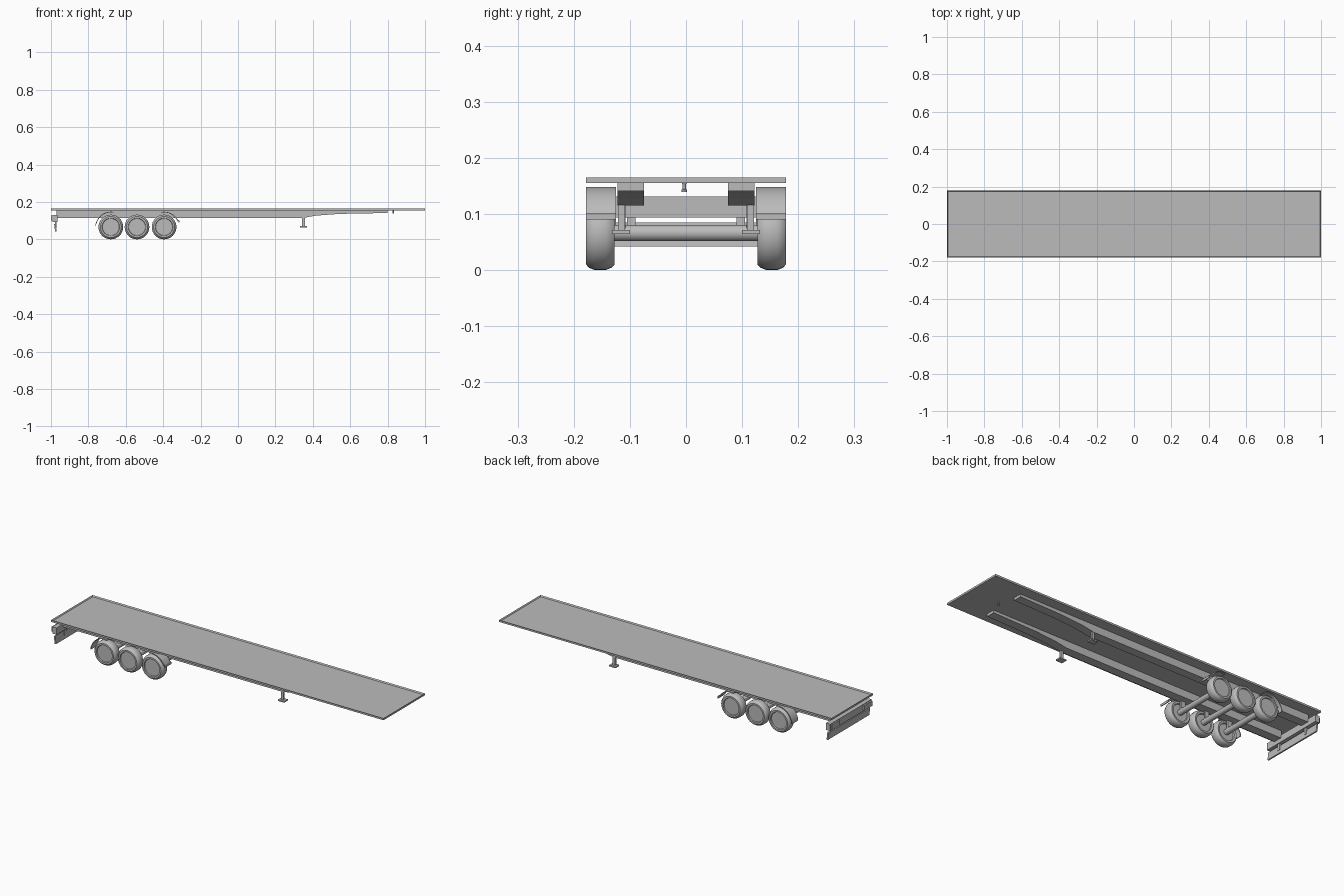
import bpy, bmesh, math
from mathutils import Matrix

if "Cube" in bpy.data.objects:
    bpy.data.objects.remove(bpy.data.objects["Cube"])

grey = bpy.data.materials.new("plain_grey")
grey.use_nodes = True
grey.diffuse_color = (0.5, 0.5, 0.5, 1)
grey.node_tree.nodes["Principled BSDF"].inputs["Base Color"].default_value = (0.5, 0.5, 0.5, 1)


def finish(name, bm, smooth=False):
    bmesh.ops.recalc_face_normals(bm, faces=bm.faces[:])
    mesh = bpy.data.meshes.new(name)
    bm.to_mesh(mesh)
    bm.free()
    mesh.materials.append(grey)
    ob = bpy.data.objects.new(name, mesh)
    bpy.context.collection.objects.link(ob)
    if smooth:
        bpy.ops.object.select_all(action='DESELECT')
        ob.select_set(True)
        bpy.context.view_layer.objects.active = ob
        bpy.ops.object.shade_smooth_by_angle(angle=math.radians(35))
    return ob


def box(name, x, y, z):
    """Box from (min, max) pairs."""
    bm = bmesh.new()
    bmesh.ops.create_cube(bm, size=1)
    for v in bm.verts:
        v.co = [p[0] if c < 0 else p[1] for c, p in zip(v.co, (x, y, z))]
    return finish(name, bm)


def extrude_y(name, profile, y0, y1, smooth=False):
    """Side profile of (x, z) points extruded across the trailer."""
    bm = bmesh.new()
    face = bm.faces.new([bm.verts.new((x, y0, z)) for x, z in profile])
    out = bmesh.ops.extrude_face_region(bm, geom=[face])
    for v in out["geom"]:
        if isinstance(v, bmesh.types.BMVert):
            v.co.y = y1
    return finish(name, bm, smooth)


def lathe(name, profile, centre, axis, steps=32):
    """Spin (radius, along) points round the y or z axis."""
    bm = bmesh.new()
    verts = [bm.verts.new((r, 0, a)) for r, a in profile]
    edges = [bm.edges.new(p) for p in zip(verts, verts[1:])]
    bmesh.ops.spin(bm, geom=verts + edges, cent=(0, 0, 0), axis=(0, 0, 1),
                   angle=math.tau, steps=steps, use_duplicate=False)
    bmesh.ops.remove_doubles(bm, verts=bm.verts[:], dist=1e-5)
    if axis == 'Y':
        bm.transform(Matrix.Rotation(-math.pi / 2, 4, 'X'))
    bm.transform(Matrix.Translation(centre))
    return finish(name, bm, True)


# Deck with a thin raised lip around a sunken floor
bm = bmesh.new()
bmesh.ops.create_cube(bm, size=1)
for v in bm.verts:
    v.co = (v.co.x * 2, v.co.y * 0.356, 0.155 if v.co.z < 0 else 0.165)
bm.normal_update()
top = max(bm.faces, key=lambda f: f.normal.z)
bmesh.ops.inset_region(bm, faces=[top], thickness=0.006)
for v in top.verts:
    v.co.z = 0.158
finish("deck", bm)

# Gooseneck side profile of the main beams
beam = [(-0.97, 0.156), (-0.97, 0.115), (0.35, 0.115), (0.42, 0.127),
        (0.54, 0.136), (0.8, 0.141), (0.8, 0.156)]

AXLES = (-0.68, -0.54, -0.395)
HUB_Z, ARC = 0.066, 0.08
tyre = [(0, 0.008), (0.043, 0.008), (0.045, 0.002), (0.056, 0), (0.062, 0.006),
        (0.066, 0.016), (0.066, 0.036), (0.062, 0.046), (0.056, 0.051),
        (0.047, 0.051), (0.045, 0.045), (0, 0.045)]


def fender(name, cx, direction, bottom, y0, y1):
    """Quarter arch over a wheel, ending in a hanging flap."""
    def curve(r):
        pts = [(cx + direction * r * math.sin(t * math.pi / 16),
                HUB_Z + r * math.cos(t * math.pi / 16)) for t in range(-1, 7)]
        return pts + [(cx + direction * r, bottom + 0.012), (cx + direction * r, bottom)]
    extrude_y(name, curve(ARC + 0.002) + curve(ARC - 0.002)[::-1], y0, y1, True)


for side, s in (("left", 1), ("right", -1)):
    def span(a, b):
        return tuple(sorted((s * a, s * b)))
    extrude_y(f"{side}_main_beam", beam, *span(0.075, 0.122))

    # Wheels and suspension hangers
    for i, x in enumerate(AXLES):
        lathe(f"{side}_wheel_{i + 1}", [(r, s * a) for r, a in tyre],
              (x, s * 0.127, HUB_Z), 'Y')
        box(f"{side}_hanger_{i + 1}", (x - 0.012, x + 0.012), span(0.108, 0.118), (HUB_Z, 0.116))

    # Mudguards at both ends of the wheel group
    fender(f"{side}_rear_mudguard", AXLES[0], -1, 0.07, *span(0.125, 0.178))
    fender(f"{side}_front_mudguard", AXLES[-1], 1, 0.09, *span(0.125, 0.178))

    # Landing leg with foot plate
    box(f"{side}_landing_leg", (0.343, 0.357), span(0.109, 0.121), (0.07, 0.12))
    box(f"{side}_landing_foot", (0.332, 0.37), span(0.1, 0.132), (0.064, 0.071))

    # Rear lamp box and guard strut
    box(f"{side}_rear_lamp", (-1.0, -0.99), span(0.105, 0.172), (0.1, 0.127))
    box(f"{side}_guard_strut", (-0.978, -0.97), span(0.09, 0.105), (0.06, 0.12))

for i, x in enumerate(AXLES):
    lathe(f"axle_{i + 1}", [(0.0145, -0.136), (0.0145, 0.136)], (x, 0, HUB_Z), 'Y', 24)

# Rear light bar and slanted underrun guard
box("rear_light_bar", (-0.992, -0.966), (-0.178, 0.178), (0.094, 0.131))
extrude_y("rear_guard", [(-0.978, 0.042), (-0.983, 0.082), (-0.975, 0.085), (-0.97, 0.042)],
          -0.178, 0.178)

# Coupling pin under the nose
lathe("coupling_pin", [(0, 0.139), (0.005, 0.139), (0.005, 0.143), (0.003, 0.144),
                       (0.003, 0.152), (0.005, 0.156)], (0.83, -0.003, 0), 'Z', 16)
